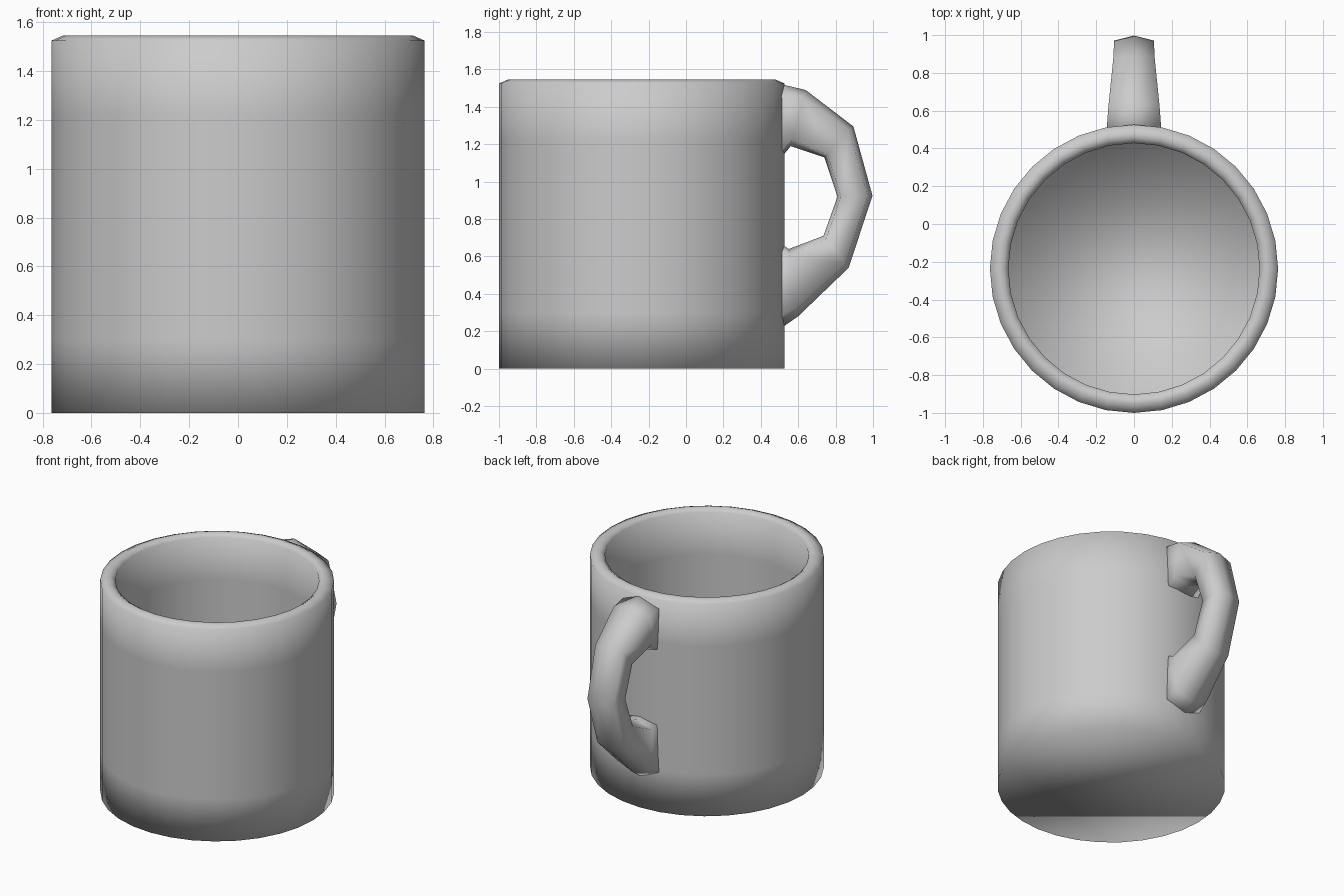
import bpy, bmesh
from math import cos, sin, pi

if "Cube" in bpy.data.objects:
    bpy.data.objects.remove(bpy.data.objects["Cube"])

SIDES = 32
CENTRE_Y = -0.237


def loft(name, rings):
    """Bridge a list of closed vertex rings and cap both ends, smooth shaded."""
    bm = bmesh.new()
    loops = [[bm.verts.new(p) for p in ring] for ring in rings]
    n = len(rings[0])
    for a, b in zip(loops, loops[1:]):
        for i in range(n):
            j = (i + 1) % n
            bm.faces.new((a[i], a[j], b[j], b[i]))
    bm.faces.new(loops[0])
    bm.faces.new(loops[-1])
    bmesh.ops.recalc_face_normals(bm, faces=bm.faces)
    for f in bm.faces:
        f.smooth = True
    mesh = bpy.data.meshes.new(name)
    bm.to_mesh(mesh)
    bm.free()
    obj = bpy.data.objects.new(name, mesh)
    bpy.context.collection.objects.link(obj)
    return obj


def circle(r, z):
    return [(r * sin(2 * pi * i / SIDES), CENTRE_Y + r * cos(2 * pi * i / SIDES), z)
            for i in range(SIDES)]


# Cup: base, outer wall, bevelled rim, inner wall, floor
profile = [(0.763, 0.0), (0.763, 0.30), (0.763, 1.22), (0.763, 1.525),
           (0.718, 1.545), (0.695, 1.545), (0.665, 1.525),
           (0.665, 1.22), (0.665, 0.30), (0.665, 0.10)]
loft("cup", [circle(r, z) for r, z in profile])


# Handle: six-sided section given by its outer point, inner point and half width
def section(outer, inner, w):
    def at(x, t):
        return (x, outer[0] + t * (inner[0] - outer[0]), outer[1] + t * (inner[1] - outer[1]))
    return [at(0, 0), at(w, 0.14), at(w * 0.92, 0.90),
            at(0, 1), at(-w * 0.92, 0.90), at(-w, 0.14)]


stations = [((0.47, 1.53), (0.47, 1.08), 0.147),
            ((0.64, 1.49), (0.56, 1.19), 0.135),
            ((0.895, 1.295), (0.74, 1.13), 0.11),
            ((0.997, 0.925), (0.81, 0.92), 0.105),
            ((0.87, 0.54), (0.735, 0.71), 0.11),
            ((0.60, 0.28), (0.55, 0.64), 0.135),
            ((0.47, 0.19), (0.47, 0.69), 0.147)]
loft("handle", [section(*s) for s in stations])
